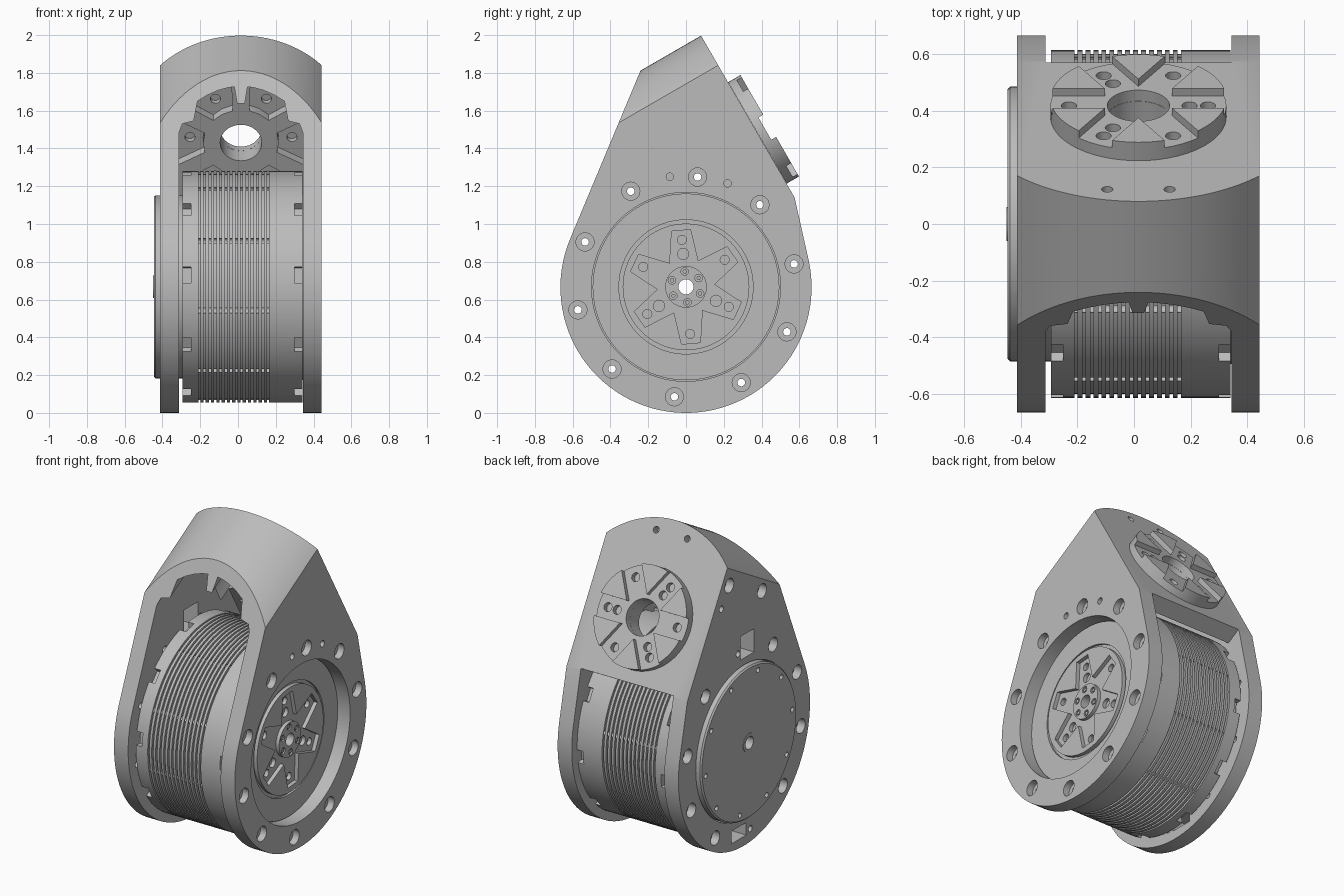
import bpy, bmesh
from math import sin, cos, radians, degrees, atan2, acos, hypot, sqrt
from mathutils import Matrix

if "Cube" in bpy.data.objects:
    bpy.data.objects.remove(bpy.data.objects["Cube"], do_unlink=True)

metal = bpy.data.materials.new("machined_grey")
metal.use_nodes = True
metal.diffuse_color = (0.5, 0.5, 0.5, 1)
metal.node_tree.nodes["Principled BSDF"].inputs["Base Color"].default_value = (0.5, 0.5, 0.5, 1)

# Side frame: profile in (y, z), depth along x.  Tilted frame: output face plane, depth along its normal
SIDE = Matrix(((0, 0, 1, 0), (1, 0, 0, 0), (0, 1, 0, 0), (0, 0, 0, 1)))
c30, s30 = cos(radians(30)), 0.5
MID = 0.0155
TILT = Matrix(((-1, 0, 0, MID), (0, -s30, c30, 0.3825), (0, c30, s30, 1.485), (0, 0, 0, 1)))
AXIS_Z = 0.667


def polar(r, deg, cx=0.0, cy=0.0):
    return cx + r * cos(radians(deg)), cy + r * sin(radians(deg))


def disc(cx, cy, r, n=24):
    return [polar(r, 360 * i / n, cx, cy) for i in range(n)]


def solid(name, prisms, frame):
    """One object from prisms given as (outline, near, far)."""
    bm = bmesh.new()
    for outline, near, far in prisms:
        low = [bm.verts.new(frame @ Matrix.Translation((u, v, near)).translation) for u, v in outline]
        high = [bm.verts.new(frame @ Matrix.Translation((u, v, far)).translation) for u, v in outline]
        bm.faces.new(low)
        bm.faces.new(high)
        for i in range(len(low)):
            j = (i + 1) % len(low)
            bm.faces.new((low[i], low[j], high[j], high[i]))
    return finish(name, bm)


def lathe(name, profile, segments=96):
    """Closed (x, radius) profile turned about the motor axis."""
    bm = bmesh.new()
    rings = []
    for k in range(segments):
        y, z = polar(1, 360 * k / segments)
        rings.append([bm.verts.new((x, y * r, AXIS_Z + z * r)) for x, r in profile])
    for k, ring in enumerate(rings):
        nxt = rings[(k + 1) % segments]
        for i in range(len(profile)):
            j = (i + 1) % len(profile)
            bm.faces.new((ring[i], ring[j], nxt[j], nxt[i]))
    return finish(name, bm)


def finish(name, bm):
    bmesh.ops.recalc_face_normals(bm, faces=bm.faces)
    mesh = bpy.data.meshes.new(name)
    bm.to_mesh(mesh)
    bm.free()
    mesh.materials.append(metal)
    obj = bpy.data.objects.new(name, mesh)
    bpy.context.collection.objects.link(obj)
    return obj


def carve(target, prisms, frame, operation='DIFFERENCE'):
    cutter = solid("cutter", prisms, frame)
    cutter.hide_render = True
    mod = target.modifiers.new("carve", 'BOOLEAN')
    mod.operation, mod.solver, mod.object = operation, 'EXACT', cutter
    bpy.context.view_layer.update()
    graph = bpy.context.evaluated_depsgraph_get()
    baked = bpy.data.meshes.new_from_object(target.evaluated_get(graph))
    target.modifiers.clear()
    target.data = baked
    bpy.data.objects.remove(cutter, do_unlink=True)


def ring_angles(n, start):
    return [start + 360 * i / n for i in range(n)]


def star(n, start, reach, half, valley):
    """Star outline with straight arms of a given half width."""
    pts = []
    for a in ring_angles(n, start):
        spread = degrees(atan2(half, reach))
        r = hypot(reach, half)
        pts += [polar(r, a - spread), polar(r, a + spread), polar(valley, a + 180 / n)]
    return pts


def shift(pts, cx, cy):
    return [(u + cx, v + cy) for u, v in pts]


# Housing: teardrop side profile with lines tangent to the round base
def tangent(y, z, sign):
    dy, dz = y, z - 0.665
    return degrees(atan2(dz, dy)) + sign * degrees(acos(0.665 / hypot(dy, dz)))


a0, a1 = tangent(-0.235, 1.83, 1), tangent(0.575, 1.14, -1) + 360
profile = [polar(0.665, a0 + (a1 - a0) * i / 60, 0, 0.665) for i in range(61)]
profile += [(0.575, 1.14), (0.035, 2.075), (-0.2, 1.91)]
housing = solid("housing", [(profile, -0.412, 0.443)], SIDE)

# Rounded crown, concentric with the output flange
crown = [polar(0.595, 180 * i / 64) for i in range(65)] + [(-0.595, -2.5), (0.595, -2.5)]
carve(housing, [(crown, -2.5, 0.5)], TILT, 'INTERSECT')

# Open bay between the side plates, with a ribbed arch at its top
W = 0.3275
right_arch = [(x, sqrt(0.54 ** 2 - x * x)) for x in (0.23, 0.18, 0.12, 0.07, 0.035)]
half_bay = [(W, -2), (W, 0.38), (0.31, 0.41), (0.25, 0.42)] + right_arch + [(0.02, 0.48)]
bay = half_bay + [(-x, t) for x, t in reversed(half_bay)]
carve(housing, [(bay, -2.5, -0.11)], TILT)
carve(housing, [([(-W, -2), (W, -2), (W, -0.385), (-W, -0.385)], -0.3, 1)], TILT)

# Kidney recesses behind the flange, their screw holes and the crown holes
recesses, screws = [], []
for a in ring_angles(6, 0):
    recesses.append(([polar(0.2, a + d) for d in (-17, 0, 17)]
                     + [polar(0.36, a + d) for d in (22, 12, 0, -12, -22)], -0.2, -0.05))
    screws.append((disc(*polar(0.27, a), 0.027), -0.1, -0.02))
carve(housing, recesses, TILT)
carve(housing, screws + [(disc(s * 0.11, 0.51, 0.02), -0.06, 0.1) for s in (-1, 1)]
      + [(disc(0, 0, 0.11, 48), -0.3, 0.3)], TILT)

# Motor openings, windows and counterbored bolt holes in the side plates
carve(housing, [(disc(0, AXIS_Z, 0.5, 96), 0.3, 0.6), (disc(0, AXIS_Z, 0.49, 96), -0.6, -0.25),
                ([(-0.1, 1.2), (0.04, 1.2), (0.04, 1.35), (-0.1, 1.35)], -0.6, -0.25),
                ([(-0.02, 0.06), (0.13, 0.06), (0.13, 0.14), (-0.02, 0.14)], -0.6, -0.25)], SIDE)
bolts = [polar(0.585, a, 0, AXIS_Z) for a in ring_angles(10, 12)]
through = [(disc(y, z, 0.02, 16), -0.6, 0.6) for y, z in bolts]
bores = [(disc(y, z, 0.048), 0.40, 0.6) for y, z in bolts]
bores += [(disc(y, z, 0.045), -0.6, -0.36) for y, z in bolts[:2] + bolts[3:7] + bolts[8:]]
bores += [(disc(y, z, 0.02, 16), 0.41, 0.6) for y, z in ((-0.085, 1.25), (0.22, 1.215))]
bores += [(disc(y, z, r), -0.6, -0.36) for y, z, r in
          ((0.15, 1.72, 0.045), (-0.18, 1.56, 0.045), (0.23, 1.6, 0.02))]
carve(housing, bores, SIDE)
carve(housing, through, SIDE)

# Motor: finned drum, rear cap and stepped front face around a through bore
fins = []
for i in range(14):
    x = -0.21 + 0.028 * i
    fins += [(x, 0.613), (x, 0.599), (x + 0.011, 0.599), (x + 0.011, 0.613)]
motor = lathe("motor_drum", [(-0.446, 0.04), (-0.446, 0.475), (-0.437, 0.484), (-0.293, 0.484),
                             (-0.293, 0.613)] + fins +
              [(0.341, 0.613), (0.341, 0.494), (0.36, 0.494), (0.36, 0.355), (0.345, 0.355),
               (0.345, 0.335), (0.37, 0.335), (0.37, 0.04)])

# Rim notches, cap screw holes, bolt clearance
cuts = []
for a in ring_angles(10, 30):
    notch = [polar(r, a + d, 0, AXIS_Z) for r, d in ((0.575, -4), (0.66, -4), (0.66, 4), (0.575, 4))]
    cuts += [(notch, -0.32, -0.25), (notch, 0.30, 0.355)]
    cuts.append((disc(*polar(0.44, a, 0, AXIS_Z), 0.016, 12), -0.5, -0.42))
carve(motor, cuts + through, SIDE)

# Six-armed recess in the rotor with screw sockets
arms = shift(star(6, 35, 0.3, 0.05, 0.15), 0, AXIS_Z)
carve(motor, [(arms, 0.345, 0.5)], SIDE)
sockets = [(disc(*polar(0.25, a, 0, AXIS_Z), 0.024, 16), 0.32, 0.5) for a in ring_angles(6, 35)]
sockets += [(disc(*polar(0.175, a, 0, AXIS_Z), 0.03, 16), 0.32, 0.5) for a in ring_angles(3, 95)]
carve(motor, sockets, SIDE)

# Rotor hub with a ring of screws
hub = solid("rotor_hub", [(disc(0, AXIS_Z, 0.11, 48), 0.33, 0.368)], SIDE)
carve(hub, [(disc(0, AXIS_Z, 0.04), 0.2, 0.5)]
      + [(disc(*polar(0.082, a, 0, AXIS_Z), 0.02, 16), 0.358, 0.5) for a in ring_angles(6, 35)], SIDE)
solid("hub_screws", [(disc(*polar(0.082, a, 0, AXIS_Z), 0.012, 6), 0.35, 0.366)
                     for a in ring_angles(6, 35)], SIDE)

# Collar around the bore on the rear cap
collar = solid("cap_collar", [(disc(0, AXIS_Z, 0.06, 32), -0.449, -0.43)], SIDE)
carve(collar, [(disc(0, AXIS_Z, 0.04), -0.6, 0)], SIDE)

# Output flange with radial keyways
flange = solid("output_flange", [(disc(0, 0, 0.31, 96), -0.005, 0.07)], TILT)
carve(flange, [(star(6, 0, 0.4, 0.068, 0.136), 0.04, 0.3)], TILT)
carve(flange, [(disc(0, 0, 0.11, 48), -0.3, 0.3)]
      + [(disc(*polar(0.245, a), 0.027), 0.005, 0.3) for a in ring_angles(6, 0)]
      + [(disc(*polar(0.18, a), 0.027), 0.005, 0.3) for a in ring_angles(3, 60)], TILT)

# Smooth shading with sharp edges kept
for obj in (housing, motor, hub, collar, flange):
    bpy.ops.object.select_all(action='DESELECT')
    obj.select_set(True)
    bpy.context.view_layer.objects.active = obj
    bpy.ops.object.shade_smooth_by_angle(angle=radians(25))
